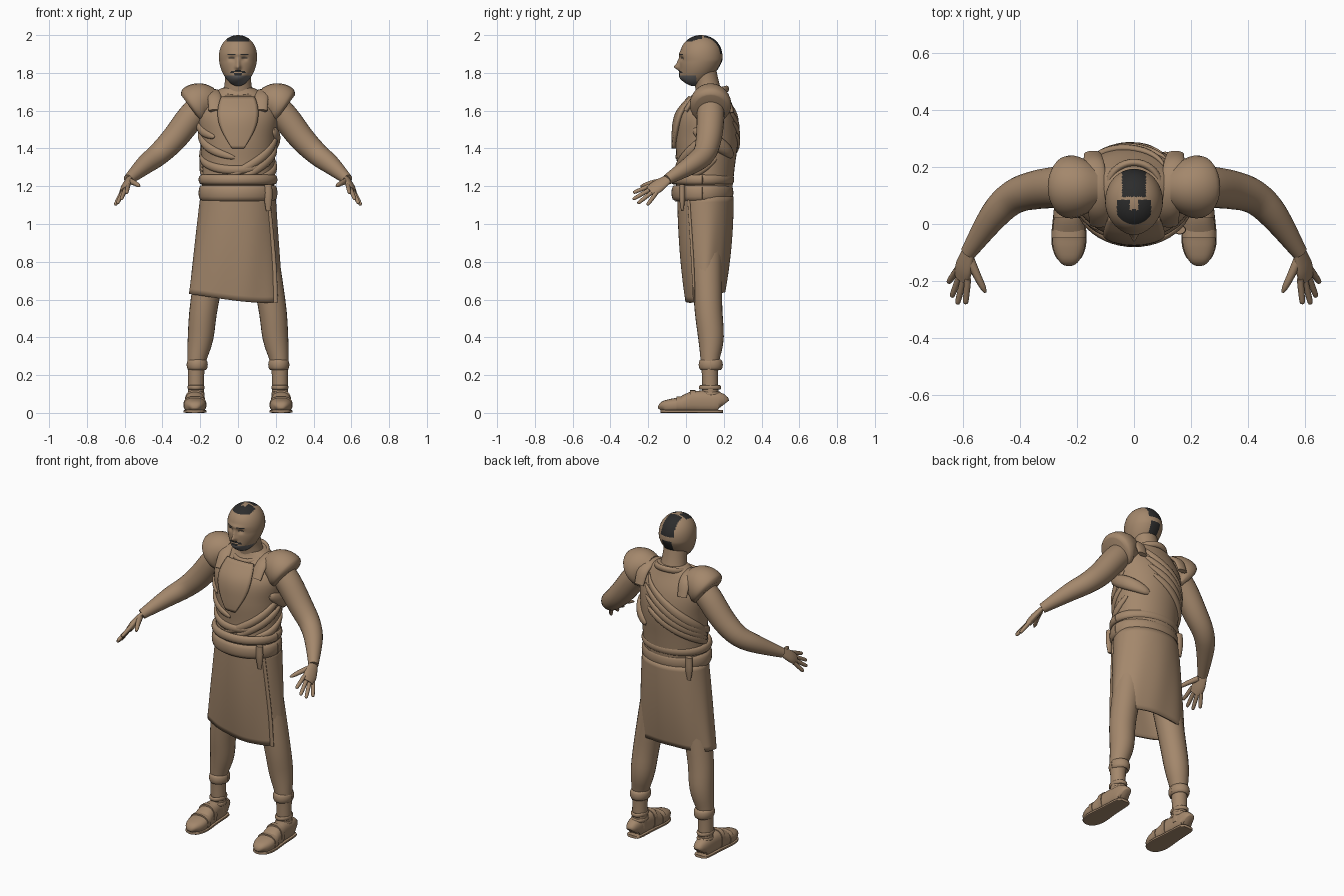
import bpy, bmesh, math
from mathutils import Vector

if "Cube" in bpy.data.objects:
    bpy.data.objects.remove(bpy.data.objects["Cube"])


def material(name, colour):
    mat = bpy.data.materials.new(name)
    mat.use_nodes = True
    mat.diffuse_color = (*colour, 1)
    shader = mat.node_tree.nodes["Principled BSDF"]
    shader.inputs["Base Color"].default_value = (*colour, 1)
    shader.inputs["Roughness"].default_value = 0.8
    return mat


TAN = material("tan", (0.37, 0.245, 0.15))
BLACK = material("black hair", (0.025, 0.025, 0.025))
GREY = material("grey beard", (0.13, 0.125, 0.125))


def turn(count):
    """Evenly spaced angles around a full circle."""
    return [math.tau * index / count for index in range(count)]


def resample(keys, steps):
    """Smooth Catmull-Rom interpolation of equal-length tuples."""
    result = []
    last = len(keys) - 1
    for index in range(last):
        before, start = keys[max(0, index - 1)], keys[index]
        end, after = keys[index + 1], keys[min(last, index + 2)]
        for step in range(steps):
            t = step / steps
            smooth = t * t * (3 - 2 * t)
            leave, arrive = t * (1 - t) ** 2 / 2, t * t * (t - 1) / 2
            result.append(tuple(
                b + (c - b) * smooth + (c - a) * leave + (d - b) * arrive
                for a, b, c, d in zip(before, start, end, after)))
    return result + [tuple(keys[-1])]


def make(name, verts, faces):
    mesh = bpy.data.meshes.new(name)
    bm = bmesh.new()
    points = [bm.verts.new(v) for v in verts]
    for face in faces:
        bm.faces.new([points[i] for i in face])
    bmesh.ops.recalc_face_normals(bm, faces=bm.faces)
    bm.to_mesh(mesh)
    bm.free()
    mesh.materials.append(TAN)
    mesh.shade_smooth()
    mesh.set_sharp_from_angle(angle=math.radians(50))
    ob = bpy.data.objects.new(name, mesh)
    bpy.context.scene.collection.objects.link(ob)
    return ob


def skin(name, rings, caps=True):
    """Join rings of points into one tube."""
    count, total = len(rings[0]), len(rings) * len(rings[0])
    faces = [(row + i, row + (i + 1) % count, row + count + (i + 1) % count, row + count + i)
             for row in range(0, total - count, count) for i in range(count)]
    if caps:
        faces += [tuple(range(count)), tuple(range(total - count, total))]
    return make(name, [point for ring in rings for point in ring], faces)


def thicken(ob, amount):
    solid = ob.modifiers.new("thickness", "SOLIDIFY")
    solid.thickness, solid.offset = amount, 0


def loft(name, keys, across, sides=20, steps=4, power=2.0):
    """Sweep an oval along keys (x, y, z, radius across, other radius)."""
    stations = resample(keys, steps)
    centres = [Vector(station[:3]) for station in stations]
    last = len(centres) - 1
    rings = []
    for i, (*_, wide, thick) in enumerate(stations):
        along = (centres[min(i + 1, last)] - centres[max(i - 1, 0)]).normalized()
        side = Vector(across)
        side = (side - side.dot(along) * along).normalized()
        other = along.cross(side)

        def squash(value):
            return math.copysign(abs(value) ** (2 / power), value)

        rings.append([centres[i] + side * wide * squash(math.cos(a))
                      + other * thick * squash(math.sin(a)) for a in turn(sides)])
    return skin(name, rings)


def stack(name, levels):
    """Level ovals (z, centre y, half width, half depth)."""
    return skin(name, [[(wide * math.cos(a), y + deep * math.sin(a), z) for a in turn(40)]
                       for z, y, wide, deep in levels])


def hoop(name, centre, wide, deep, height, thick, tilt=0):
    """Closed rounded band around an oval."""
    x, y, z = centre
    around = turn(24)
    loft(name, [(x + wide * math.cos(a), y + deep * math.sin(a), z + tilt * math.sin(a),
                 height, thick) for a in around + around[:1]], (0, 0, 1), sides=12, steps=2)


# Tunic body and neck
TORSO = resample([(1.12, .09, .19, .147), (1.3, .105, .193, .153), (1.45, .11, .2, .165),
                  (1.58, .11, .208, .148), (1.68, .13, .145, .09), (1.72, .13, .085, .075)], 6)
stack("tunic", TORSO)
stack("neck", resample([(1.65, .13, .085, .075), (1.75, .11, .07, .065), (1.82, .09, .07, .07)], 5))


def on_torso(angle, z):
    """Point of the tunic surface at an angle and height."""
    _, y, wide, deep = min(TORSO, key=lambda level: abs(level[0] - z))
    for low, high in zip(TORSO, TORSO[1:]):
        if low[0] <= z <= high[0]:
            t = (z - low[0]) / (high[0] - low[0])
            _, y, wide, deep = (p + (q - p) * t for p, q in zip(low, high))
    return wide * math.cos(angle), y + deep * math.sin(angle), z


def fold(name, start, end, sag=.02, width=.023, thick=.015):
    """Cloth fold hugging the tunic between two (degrees, z) points."""
    count, keys = 24, []
    for i in range(count + 1):
        t = i / count
        bulge = math.sin(math.pi * t)
        degrees, z = (p + (q - p) * t for p, q in zip(start, end))
        size = .25 + .75 * math.sqrt(abs(bulge))
        keys.append((*on_torso(math.radians(degrees), z - sag * bulge), width * size, thick * size))
    loft(name, keys, (0, 0, 1), sides=12, steps=1)


# Draped folds, falling from the left shoulder across the back
for row in range(4):
    fold(f"back_fold_{row}", (50 + 6 * row, 1.66 - .06 * row), (195, 1.32 - .02 * row), sag=.01, width=.026)
fold("chest_fold_upper", (15, 1.51), (-112, 1.24))
fold("chest_fold_lower", (10, 1.42), (-90, 1.23), sag=0)
fold("right_chest_fold", (170, 1.5), (265, 1.35))
fold("right_top_fold", (160, 1.58), (232, 1.46))
fold("waist_fold", (165, 1.38), (330, 1.32), sag=.06)
fold("left_waist_fold", (20, 1.35), (-50, 1.25))
fold("left_side_drape", (-25, 1.5), (60, 1.36), sag=0, width=.04, thick=.026)

# Tapering chest panel
rows, columns, verts = 16, 12, []
for row in range(rows + 1):
    t = row / rows
    half = .03 + .075 * math.sin(math.pi * (.27 + .73 * t))
    for column in range(columns + 1):
        x = half * (2 * column / columns - 1)
        _, y, z = on_torso(-math.acos(x / .2), 1.67 - .27 * t)
        verts.append((x, y - .012, z))
stride = columns + 1
panel = make("chest_panel", verts, [
    (corner, corner + 1, corner + 1 + stride, corner + stride)
    for row in range(rows) for corner in range(row * stride, row * stride + columns)])
thicken(panel, .02)

# Collar, waist roll and belt with hanging knots
hoop("collar", (0, .125, 1.69), .092, .09, height=.018, thick=.013, tilt=.025)
hoop("waist_roll", (0, .087, 1.235), .193, .152, height=.026, thick=.016)
hoop("belt", (0, .087, 1.165), .195, .15, height=.04, thick=.014)
for name, y in (("front_belt_knot", -.02), ("back_belt_knot", .2)):
    x = .16 if y < 0 else -.16
    loft(name, [(x, y, 1.21, .02, .015), (x, y, 1.14, .022, .016), (x, y, 1.07, .012, .006)], (1, 0, 0))

# Wrapped skirt with slanting hem and soft pleats
rings, rows = [], 18
for row in range(rows + 1):
    t = row / rows
    wide, deep = .195 + .048 * t, .144 - .044 * t * t
    ring = []
    for a in turn(80):
        back = (1 + math.sin(a)) / 2
        hem = .64 * back + (.595 - .03 * math.cos(a)) * (1 - back)
        pleat = 1 + .025 * t * math.sin(7 * a + 2 * t) * math.sin(2 * a + 1)
        ring.append((wide * pleat * math.cos(a) - .015 * t,
                     .103 + deep * pleat * math.sin(a), 1.145 + t * (hem - 1.145)))
    rings.append(ring)
thicken(skin("skirt", rings, caps=False), .01)
loft("skirt_wrap_edge", [(.16, .015, 1.13, .012, .008), (.19, .035, .8, .012, .008),
                         (.2, .043, .585, .012, .006)], (1, 0, 0))

# Egg-shaped head
rings, rows = [], 64
for row in range(rows):
    polar = math.pi * (row + .5) / rows
    low = math.cos(polar)
    wide = .1 * math.sin(polar) * (1 - .15 * low)
    y = .08 - .035 * max(0, low)
    rings.append([(wide * math.cos(a), y + 1.12 * wide * math.sin(a), 1.865 - .135 * low)
                  for a in turn(96)])
head = skin("head", rings)


def bump(x, z, centre, size, height):
    return height * math.exp(-((x - centre[0]) / size[0]) ** 2 - ((z - centre[1]) / size[1]) ** 2)


# Nose, bridge, eye sockets, brow and jaw relief
for vert in head.data.vertices:
    x, y, z = abs(vert.co.x), vert.co.y, vert.co.z
    if y < .05:
        vert.co.y -= (bump(x, z, (0, 1.83), (.013, .014), .026)
                      + bump(x, z, (0, 1.855), (.01, .022), .014)
                      + bump(x, z, (0, 1.9), (.05, .01), .006)
                      + bump(x, z, (0, 1.775), (.05, .03), .016)
                      - bump(x, z, (.034, 1.876), (.016, .011), .011))


def head_colour(x, y, z):
    x, face = abs(x), y < .04
    crown = z > 1.966 and y < .085 and x < .06 and not (y > .05 and x < .015)
    rear = z > 1.9 and y > .095 and x < .042
    nape = 1.79 < z < 1.875 and y > .1 and x < .03
    brow = face and .014 < x < .056 and abs(z - 1.897) < .005
    eye = face and .02 < x < .048 and abs(z - 1.878) < .005
    moustache = face and x < .04 and abs(z - 1.812 + x / 4) < .005
    mouth = face and x < .022 and abs(z - 1.793) < .004
    if crown or rear or nape or brow or eye or moustache or mouth:
        return 1
    return 2 if z < 1.785 and y < .055 else 0


for mat in (BLACK, GREY):
    head.data.materials.append(mat)
for face in head.data.polygons:
    face.material_index = head_colour(*face.center)

for side, sign in (("left", 1), ("right", -1)):
    def limb(part, keys, across, flat=1.0, sides=24):
        """Sided part from keys (x, y, z, radius)."""
        loft(f"{side}_{part}", [(x * sign, y, z, radius, radius * flat) for x, y, z, radius in keys],
             (across[0] * sign, *across[1:]), sides)

    # Shoulder strap and flared sleeve cap
    limb("shoulder_strap", [(.12, 0, 1.6, .035), (.125, .05, 1.67, .036), (.13, .13, 1.7, .036),
                            (.14, .21, 1.67, .036), (.145, .245, 1.59, .03)], (1, 0, 0), flat=.4)
    limb("sleeve_cap", [(.13, .13, 1.645, .075), (.18, .13, 1.645, .1), (.215, .13, 1.635, .11),
                        (.24, .13, 1.62, .105), (.25, .13, 1.613, .085)], (0, 1, 0))

    # Arm, palm, fanned fingers and thumb
    limb("arm", [(.18, .13, 1.64, .07), (.25, .13, 1.565, .073), (.34, .12, 1.45, .068),
                 (.42, .095, 1.37, .06), (.49, .03, 1.315, .051), (.58, -.1, 1.235, .028)], (0, 1, 0))
    spread = Vector((.55, .5, -.6))
    limb("palm", [(.577, -.09, 1.243, .025), (.595, -.15, 1.2, .04), (.603, -.19, 1.172, .036)],
         spread, flat=.48)
    index_tip, little_tip, reach = Vector((.59, -.28, 1.165)), Vector((.65, -.205, 1.1)), Vector((.01, -.03, -.015))
    for finger in range(4):
        t = finger / 3
        base = Vector((.6, -.175, 1.183)) + spread * (t - .5) * .066
        tip = index_tip.lerp(little_tip, t) + reach * math.sin(math.pi * t)
        limb(f"finger_{finger}", [(*base, .012), (*base.lerp(tip, .6), .011),
                                  (*base.lerp(tip, .93), .009), (*tip, .003)], (1, 0, 0), sides=10)
    limb("thumb", [(.575, -.125, 1.228, .017), (.55, -.18, 1.218, .014),
                   (.53, -.22, 1.206, .011), (.52, -.24, 1.2, .004)], (1, 0, 0), sides=10)

    # Leg with cuff and ankle bands
    limb("leg", [(.222, .13, .05, .043), (.222, .127, .2, .043), (.218, .127, .28, .05), (.198, .132, .4, .068),
                 (.175, .116, .6, .075), (.09, .105, 1.05, .09)], (1, 0, 0))
    hoop(f"{side}_cuff", (.216 * sign, .131, .255), .044, .052, height=.028, thick=.012)
    for z in (.1, .135):
        hoop(f"{side}_ankle_band", (.222 * sign, .127, z), .038, .052, height=.012, thick=.007)

    # Rounded shoe from (y, half width, half height), with sole and straps
    shoe = [(.195, .025, .04), (.17, .042, .055), (.05, .05, .058), (-.03, .058, .042),
            (-.08, .056, .037), (-.12, .04, .03), (-.135, .015, .015)]
    x = .228 * sign
    loft(f"{side}_shoe", [(x, y, tall, wide, tall) for y, wide, tall in shoe], (1, 0, 0), 28, power=2.5)
    loft(f"{side}_sole", [(x, y, .008, wide + .003, .008) for y, wide, _ in shoe], (1, 0, 0), power=5)
    for y, wide, tall in ((-.035, .061, .044), (.035, .054, .06)):
        loft(f"{side}_shoe_strap", [(x, y + shift, tall, wide, tall) for shift in (.014, -.014)],
             (1, 0, 0), 28, power=2.5)
